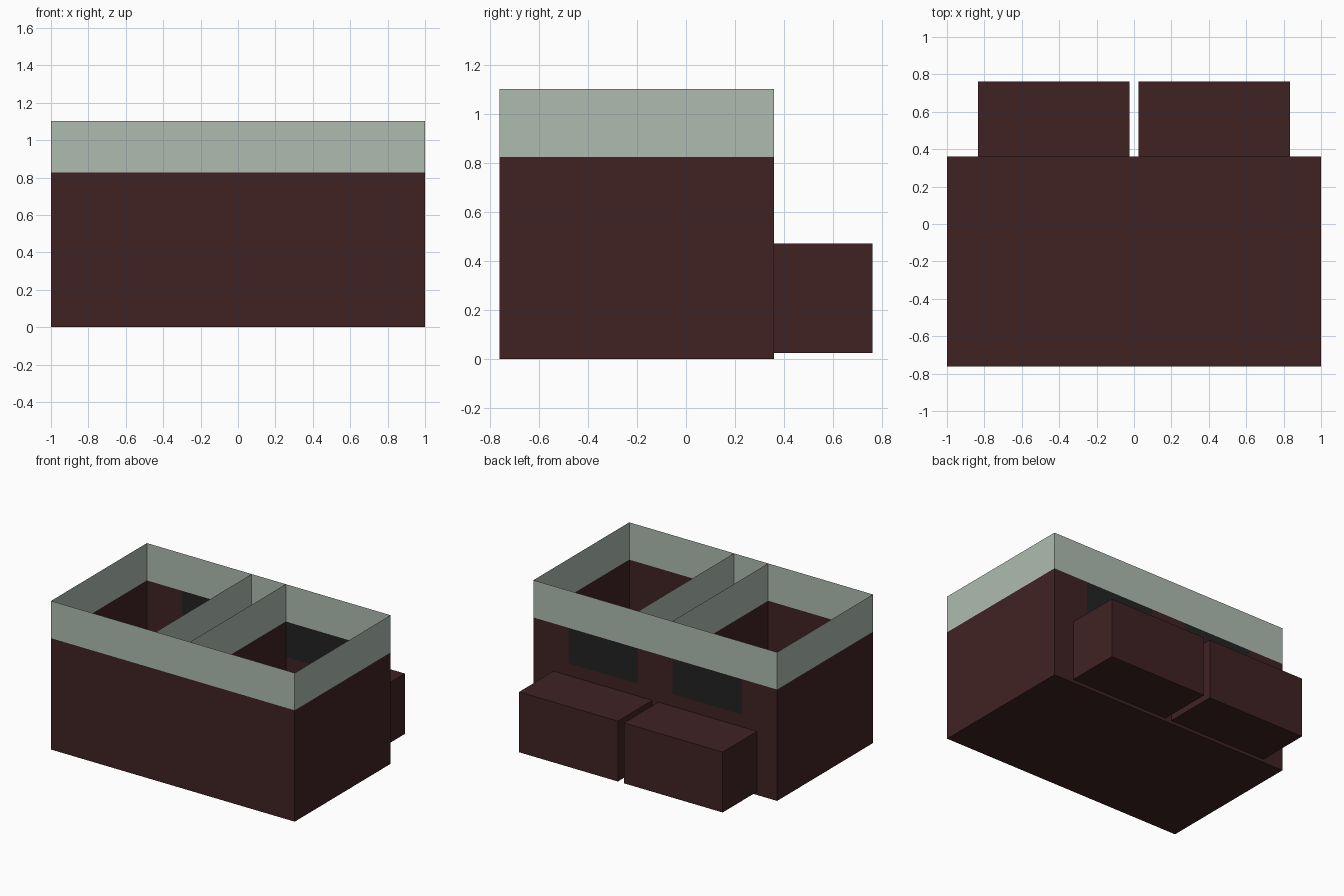
import bpy
import bmesh
from mathutils import Vector

if "Cube" in bpy.data.objects:
    bpy.data.objects.remove(bpy.data.objects["Cube"])


def make_material(name, rgb):
    mat = bpy.data.materials.new(name)
    mat.use_nodes = True
    colour = (*rgb, 1.0)
    mat.diffuse_color = colour
    mat.node_tree.nodes["Principled BSDF"].inputs["Base Color"].default_value = colour
    return mat


MAROON, GREEN, DARK = range(3)
materials = [
    make_material("dark maroon", (0.0513, 0.016, 0.0168)),
    make_material("pale grey green", (0.423, 0.497, 0.434)),
    make_material("window black", (0.0168, 0.0168, 0.0165)),
]

# Main dimensions
HALF_X, FRONT, BACK = 1.0, -0.763, 0.36
BAND, TOP, SILL = 0.826, 1.103, 0.563
INNER, OUTER = 0.14, 0.713      # window edges; partitions stand at the inner one


def finish(name, bm, rule=None):
    """Turn the bmesh into an object, colouring faces by a rule on their centre."""
    if rule:
        for face in bm.faces:
            face.material_index = rule(face.calc_center_median())
    mesh = bpy.data.meshes.new(name)
    bm.to_mesh(mesh)
    bm.free()
    for mat in materials:
        mesh.materials.append(mat)
    obj = bpy.data.objects.new(name, mesh)
    bpy.context.collection.objects.link(obj)
    return obj


def wall(name, start, end, rule, cuts=(0, 1), levels=(0, BAND, TOP)):
    """Thin upright panel from start to end, cut at fractions and heights."""
    a, b = Vector((*start, 0)), Vector((*end, 0))
    bm = bmesh.new()
    rows = [[bm.verts.new(a.lerp(b, t) + Vector((0, 0, z))) for t in cuts] for z in levels]
    for low, high in zip(rows, rows[1:]):
        for i in range(len(cuts) - 1):
            bm.faces.new((low[i], low[i + 1], high[i + 1], high[i]))
    return finish(name, bm, rule)


def banded(c):
    return GREEN if c.z > BAND else MAROON


def banded_with_windows(c):
    if SILL < c.z < BAND and INNER < abs(c.x) < OUTER:
        return DARK
    return banded(c)


# Outer walls, with two windows cut into the back one
wall("front_wall", (-HALF_X, FRONT), (HALF_X, FRONT), banded)
edges = (-HALF_X, -OUTER, -INNER, INNER, OUTER, HALF_X)
wall("back_wall", (HALF_X, BACK), (-HALF_X, BACK), banded_with_windows,
     cuts=[(x + HALF_X) / (2 * HALF_X) for x in edges],
     levels=(0, SILL, BAND, TOP))
wall("left_wall", (HALF_X, FRONT), (HALF_X, BACK), banded)
wall("right_wall", (-HALF_X, BACK), (-HALF_X, FRONT), banded)

# Floor
bm = bmesh.new()
bm.faces.new([bm.verts.new(p) for p in (
    (-HALF_X, FRONT, 0), (-HALF_X, BACK, 0), (HALF_X, BACK, 0), (HALF_X, FRONT, 0))])
finish("floor", bm)

# Inner partitions and the boxes behind the back wall
for side, s in (("left", 1), ("right", -1)):
    ends = [(s * INNER, FRONT), (s * INNER, BACK)]
    wall(side + "_partition", *ends[::s], banded)

    bm = bmesh.new()
    bmesh.ops.create_cube(bm, size=1)
    bmesh.ops.scale(bm, vec=(0.81, 0.403, 0.448), verts=bm.verts)
    bmesh.ops.translate(bm, vec=(s * 0.43, BACK + 0.2015, 0.248), verts=bm.verts)
    finish(side + "_rear_box", bm)
